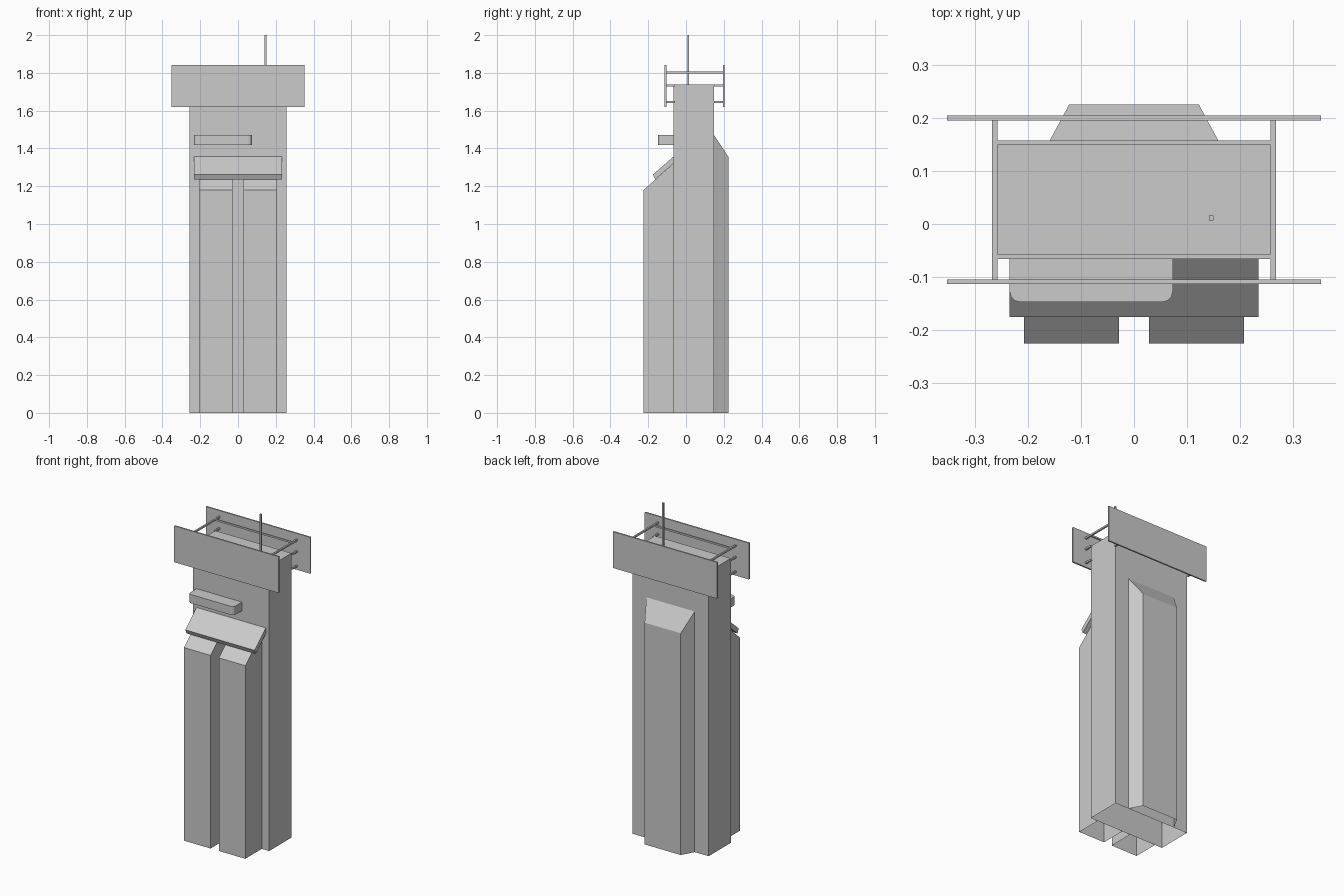
import bpy, bmesh
from mathutils import Vector

if "Cube" in bpy.data.objects:
    bpy.data.objects.remove(bpy.data.objects["Cube"])


def prism(name, profile, direction, place, open_dirs=()):
    """Extrude a flat profile; faces whose normal matches open_dirs are removed."""
    bm = bmesh.new()
    face = bm.faces.new([bm.verts.new(place(a, b)) for a, b in profile])
    ext = bmesh.ops.extrude_face_region(bm, geom=[face])
    bmesh.ops.translate(bm, vec=direction,
                        verts=[g for g in ext["geom"] if isinstance(g, bmesh.types.BMVert)])
    bmesh.ops.recalc_face_normals(bm, faces=bm.faces)
    gone = [f for f in bm.faces if any(f.normal.dot(Vector(d)) > 0.99 for d in open_dirs)]
    bmesh.ops.delete(bm, geom=gone, context='FACES')
    mesh = bpy.data.meshes.new(name)
    bm.to_mesh(mesh)
    bm.free()
    obj = bpy.data.objects.new(name, mesh)
    bpy.context.collection.objects.link(obj)
    return obj


def box(name, x0, x1, y0, y1, z0, z1, open_dirs=()):
    return prism(name, [(x0, y0), (x1, y0), (x1, y1), (x0, y1)], (0, 0, z1 - z0),
                 lambda a, b: (a, b, z0), open_dirs)


def side_prism(name, x0, x1, profile, open_dirs=()):
    return prism(name, profile, (x1 - x0, 0, 0), lambda a, b: (x0, a, b), open_dirs)


DOWN, BACK = (0, 0, -1), (0, 1, 0)
FRONT_Y, BACK_Y, ROOF = -0.066, 0.149, 1.738

# Main shaft, open underneath
box("tower_body", -0.257, 0.257, FRONT_Y, BACK_Y, 0, ROOF, [DOWN])

# Two front buttresses with sloped tops
for side, x0 in (("left", -0.207), ("right", 0.028)):
    side_prism(f"front_buttress_{side}", x0, x0 + 0.179,
               [(-0.225, 0), (-0.225, 1.18), (FRONT_Y, 1.32), (FRONT_Y, 0)], [DOWN, BACK])

# Sloped canopy resting on the buttresses
side_prism("front_canopy", -0.234, 0.234,
           [(FRONT_Y, 1.357), (-0.175, 1.262), (-0.163, 1.236), (FRONT_Y, 1.32)])

# Small ledge with rounded front corners
r, x0, x1, yf = 0.02, -0.234, 0.073, -0.147
corner = [(0, 1), (0.134, 0.5), (0.5, 0.134), (1, 0)]
ledge = [(x0, FRONT_Y)] + [(x0 + r * a, yf + r * b) for a, b in corner]
ledge += [(x1 - r * a, yf + r * b) for a, b in reversed(corner)] + [(x1, FRONT_Y)]
prism("front_ledge", ledge, (0, 0, 0.053), lambda a, b: (a, b, 1.419))

# Tapered back buttress: trapezoid plan, then its top is sloped
back = prism("back_buttress",
             [(-0.163, BACK_Y), (0.163, BACK_Y), (0.122, 0.225), (-0.122, 0.225)],
             (0, 0, 1.47), lambda a, b: (a, b, 0), [DOWN, (0, -1, 0)])
for v in back.data.vertices:
    if v.co.z > 1 and v.co.y > 0.2:
        v.co.z = 1.355

# Sign panels in front of and behind the roof
box("front_panel", -0.352, 0.352, -0.113, -0.104, 1.62, 1.842)
box("back_panel", -0.352, 0.352, 0.195, 0.204, 1.62, 1.842)

# Upper frame of rails, and short lower brackets to the panels
for side, xa in (("left", -0.267), ("right", 0.257)):
    xb = xa + 0.01
    box(f"side_rail_{side}", xa, xb, -0.104, 0.195, 1.798, 1.808)
    for level, z in (("middle", 1.728), ("lower", 1.64)):
        box(f"front_bracket_{level}_{side}", xa, xb, -0.104, -0.057, z, z + 0.01)
        box(f"back_bracket_{level}_{side}", xa, xb, BACK_Y, 0.195, z, z + 0.01)
box("front_cross_rail", -0.257, 0.257, -0.066, -0.057, 1.798, 1.808)
box("back_cross_rail", -0.257, 0.257, 0.149, 0.157, 1.798, 1.808)

# Antenna
box("antenna", 0.141, 0.15, 0.007, 0.016, ROOF, 2.0)
